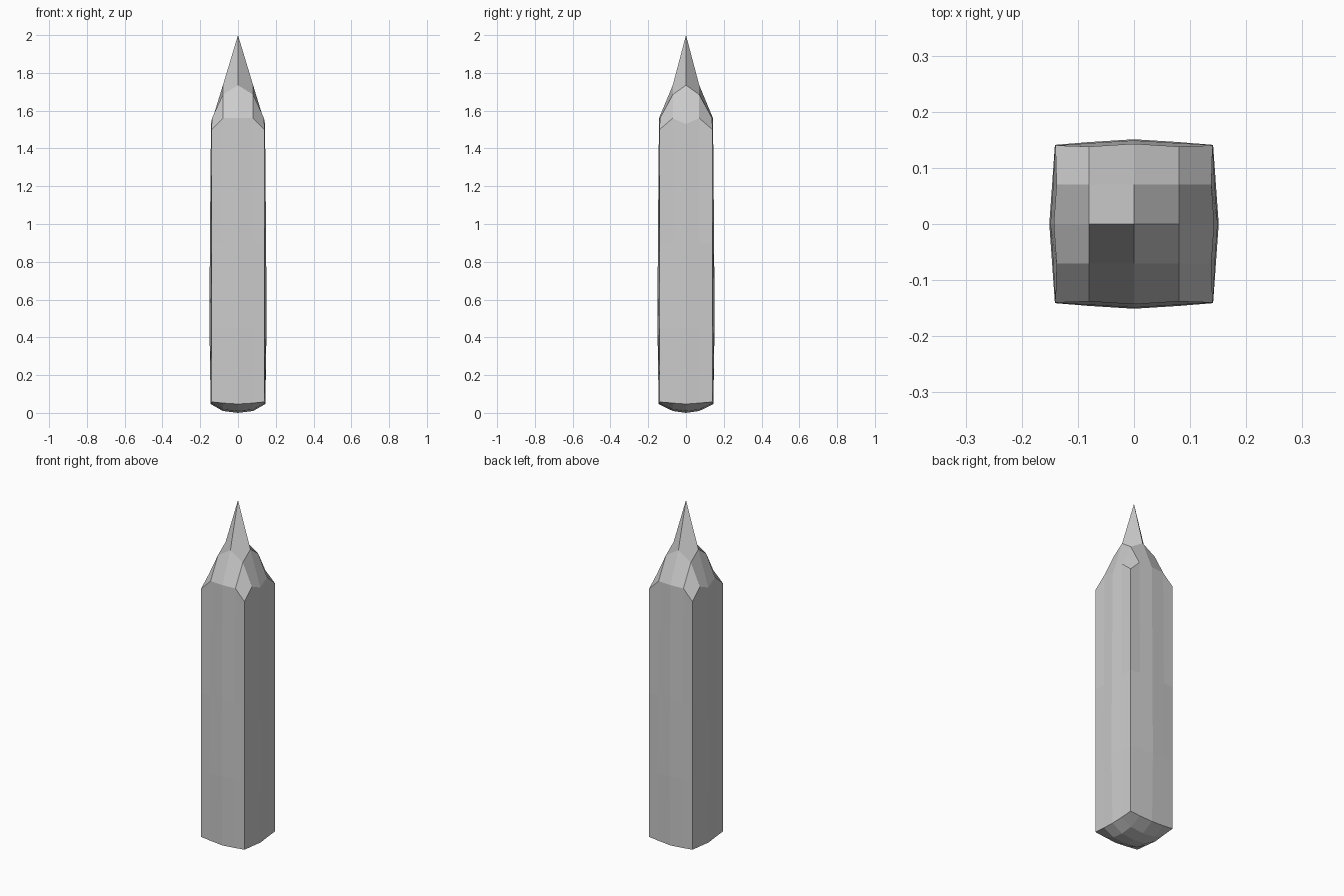
import bpy, bmesh

if "Cube" in bpy.data.objects:
    bpy.data.objects.remove(bpy.data.objects["Cube"])

# Square, slightly bulged spike: 4x4 grid cross-section, faceted pointed top and shallow rounded base
QX, QY = 0.08, 0.07
# each level: half-width at corner, quarter, middle; z at corner, quarter, middle
LEVELS = [
    ((0.141, 0.142, 0.145), (0.058, 0.052, 0.047)),
    ((0.141, 0.146, 0.151), (0.45, 0.45, 0.45)),
    ((0.141, 0.144, 0.149), (0.90, 0.90, 0.90)),
    ((0.140, 0.138, 0.143), (1.50, 1.56, 1.56)),
]
PERIM = ([(i, -2) for i in range(-2, 2)] + [(2, j) for j in range(-2, 2)]
         + [(i, 2) for i in range(2, -2, -1)] + [(-2, j) for j in range(2, -2, -1)])


def sign(v):
    return (v > 0) - (v < 0)


def ring_point(i, j, widths, heights, side_mid_drop):
    k = 2 - min(abs(i), abs(j))          # 0 corner, 1 quarter, 2 middle
    w, z = widths[k], heights[k]
    x = sign(i) * (w if abs(i) == 2 else QX)
    y = sign(j) * (w if abs(j) == 2 else QY)
    if k == 2 and j == 0:
        z -= side_mid_drop
    return x, y, z


bm = bmesh.new()

# Body walls
rings = []
for n, (widths, heights) in enumerate(LEVELS):
    drop = 0.03 if n == len(LEVELS) - 1 else 0
    rings.append({p: bm.verts.new(ring_point(*p, widths, heights, drop)) for p in PERIM})
for lo, hi in zip(rings, rings[1:]):
    for n, a in enumerate(PERIM):
        b = PERIM[(n + 1) % 16]
        bm.faces.new((lo[a], lo[b], hi[b], hi[a]))


# Pointed tip and rounded base share the same grid cap
def cap(ring, z_centre, z_mid, z_diag, up):
    g = dict(ring)
    for i in (-1, 0, 1):
        for j in (-1, 0, 1):
            z = (z_centre, z_mid, z_diag)[abs(i) + abs(j)]
            g[i, j] = bm.verts.new((i * QX, j * QY, z))
    for i in range(-2, 2):
        for j in range(-2, 2):
            q = [(i, j), (i + 1, j), (i + 1, j + 1), (i, j + 1)]
            # quads split across each quadrant, so ridges follow the axes
            if (i >= 0) == (j >= 0):
                q = q[1:] + q[:1]
            if not up:
                q = [q[0]] + q[:0:-1]
            bm.faces.new([g[p] for p in q])


cap(rings[-1], 2.0, 1.735, 1.685, True)
cap(rings[0], 0.0, 0.01, 0.018, False)

mesh = bpy.data.meshes.new("pointed_stake")
bm.to_mesh(mesh)
bm.free()
bpy.context.collection.objects.link(bpy.data.objects.new("pointed_stake", mesh))
